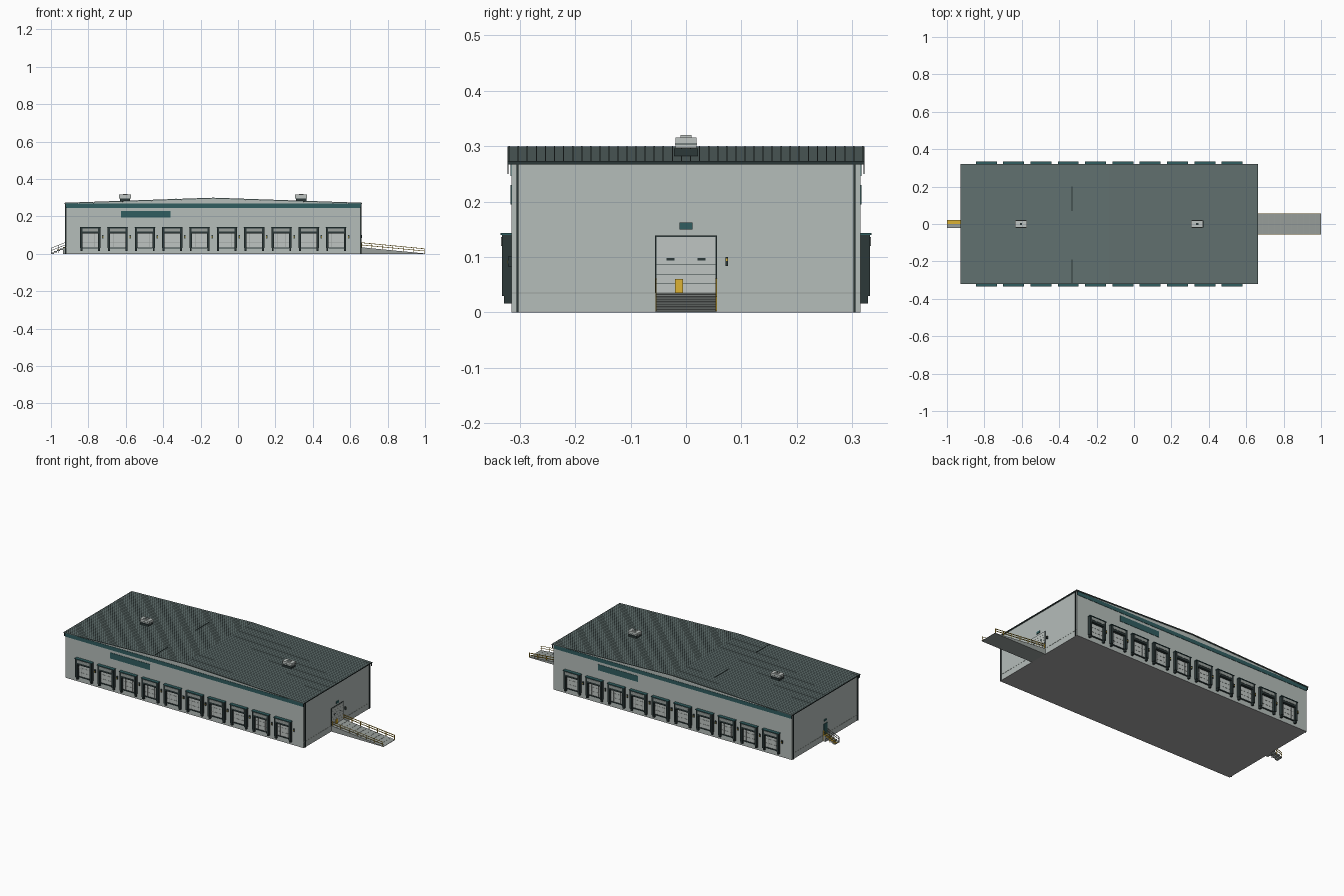
import bpy, bmesh
from mathutils import Vector

old = bpy.data.objects.get("Cube")
if old:
    bpy.data.objects.remove(old, do_unlink=True)


def material(name, r, g, b):
    m = bpy.data.materials.new(name)
    m.use_nodes = True
    m.diffuse_color = (r, g, b, 1)
    m.node_tree.nodes["Principled BSDF"].inputs["Base Color"].default_value = (r, g, b, 1)
    return m


WALL = material("wall grey", 0.46, 0.51, 0.49)
ROOF = material("roof slate", 0.12, 0.165, 0.16)
TEAL = material("trim teal", 0.03, 0.11, 0.115)
DARK = material("rubber dark", 0.025, 0.04, 0.04)
DOOR = material("door grey", 0.52, 0.56, 0.54)
STEEL = material("steel grey", 0.32, 0.35, 0.335)
YELLOW = material("safety yellow", 0.72, 0.45, 0.035)
FLOOR = material("floor grey", 0.38, 0.38, 0.38)


class Part:
    """Collects boxes, bars and extruded profiles into one object."""

    def __init__(self, name, mat):
        self.name, self.mat, self.bm = name, mat, bmesh.new()

    def prism(self, points, offset):
        face = self.bm.faces.new([self.bm.verts.new(p) for p in points])
        out = bmesh.ops.extrude_face_region(self.bm, geom=[face])["geom"]
        moved = [v for v in out if isinstance(v, bmesh.types.BMVert)]
        bmesh.ops.translate(self.bm, verts=moved, vec=offset)

    def box(self, x0, x1, y0, y1, z0, z1):
        self.prism([(x0, y0, z0), (x1, y0, z0), (x1, y1, z0), (x0, y1, z0)], (0, 0, z1 - z0))

    def extrude_y(self, profile, y0, y1):
        self.prism([(x, y0, z) for x, z in profile], (0, y1 - y0, 0))

    def bar(self, a, b, r):
        a, b = Vector(a), Vector(b)
        d = b - a
        side = Vector((0, 1, 0))
        up = d.cross(side).normalized() * r
        side = side * r
        self.prism([a + side + up, a - side + up, a - side - up, a + side - up], d)

    def finish(self):
        bmesh.ops.recalc_face_normals(self.bm, faces=self.bm.faces)
        mesh = bpy.data.meshes.new(self.name)
        self.bm.to_mesh(mesh)
        self.bm.free()
        mesh.materials.append(self.mat)
        obj = bpy.data.objects.new(self.name, mesh)
        bpy.context.collection.objects.link(obj)


X0, X1, MID = -0.92, 0.655, -0.1325
HALF, EAVE, RIDGE, DECK = 0.315, 0.268, 0.295, 0.035

# Hall body with a low gable facing front and back; slab underneath
body = Part("walls", WALL)
body.extrude_y([(X0, 0.002), (X1, 0.002), (X1, EAVE), (MID, RIDGE), (X0, EAVE)], -HALF, HALF)
body.finish()
slab = Part("floor_slab", FLOOR)
slab.box(X0, X1, -HALF, HALF, 0, 0.002)
slab.finish()

# Ribbed roof sheets
roof = Part("roof", ROOF)
OUT, THICK, EDGE = 0.006, 0.004, 0.322
roof.extrude_y([(X0 - OUT, EAVE), (MID, RIDGE), (X1 + OUT, EAVE),
                (X1 + OUT, EAVE + THICK), (MID, RIDGE + THICK), (X0 - OUT, EAVE + THICK)],
               -EDGE, EDGE)
roof.finish()
ribs = Part("roof_ribs", ROOF)
COUNT = 40
for i in range(COUNT):
    y = -EDGE + 0.003 + i * (2 * EDGE - 0.006) / (COUNT - 1)
    for end in (X0 - OUT, X1 + OUT):
        ribs.bar((end, y, EAVE + THICK), (MID, y, RIDGE + THICK), 0.0011)
ribs.finish()
seams = Part("roof_seams", DARK)
for y0, y1 in ((0.07, 0.2), (-0.315, -0.19)):
    seams.box(-0.333, -0.328, y0, y1, 0.288, 0.2945)
seams.finish()
eaves = Part("eave_trim", DARK)
for a, b in ((X0 - OUT - 0.001, X0 - OUT), (X1 + OUT, X1 + OUT + 0.001)):
    eaves.box(a, b, -EDGE, EDGE, EAVE - 0.001, EAVE + 0.005)
eaves.finish()

# Teal fascia boards on the long sides
fascia = Part("fascia", TEAL)
for s in (-1, 1):
    fascia.box(X0, X1, s * HALF, s * 0.317, 0.246, 0.268)
fascia.finish()

# Rooftop vent units
vent = Part("vent_housing", DOOR)
base = Part("vent_base", DARK)
for x in (-0.604, 0.338):
    base.box(x - 0.027, x + 0.027, -0.022, 0.022, 0.275, 0.296)
    vent.box(x - 0.032, x + 0.032, -0.019, 0.019, 0.297, 0.316)
    vent.box(x - 0.012, x + 0.012, -0.01, 0.01, 0.316, 0.32)
    base.box(x - 0.006, x + 0.006, -0.006, 0.006, 0.32, 0.3205)
    base.box(x - 0.0325, x + 0.0325, -0.0195, 0.0195, 0.303, 0.305)
vent.finish()
base.finish()

# Loading docks and signs: the back repeats the front, turned half round
shelter = Part("dock_shelters", DARK)
canopy = Part("dock_canopies", TEAL)
doors = Part("dock_doors", DOOR)
header = Part("dock_headers", STEEL)
lines = Part("door_seams", STEEL)
lights = Part("dock_signals", DARK)
marks = Part("dock_marks", YELLOW)
sign = Part("sign_panels", TEAL)
for s in (-1, 1):
    def put(part, u0, u1, d0, d1, z0, z1):
        xs = sorted((MID - s * u0, MID - s * u1))
        ys = sorted((s * d0, s * d1))
        part.box(*xs, *ys, z0, z1)

    put(sign, -0.492, -0.228, HALF, 0.317, 0.195, 0.23)
    for i in range(10):
        c = (i - 4.5) * 0.146
        for t in (-1, 1):
            put(shelter, c + t * 0.041, c + t * 0.054, HALF, 0.332, 0.03, 0.14)
            put(shelter, c + t * 0.042, c + t * 0.052, HALF, 0.328, 0.016, 0.03)
            put(lines, c + t * 0.024, c + t * 0.0225, 0.317, 0.3182, 0.036, 0.108)
        put(shelter, c - 0.054, c + 0.054, HALF, 0.332, 0.108, 0.14)
        put(canopy, c - 0.056, c + 0.056, HALF, 0.335, 0.14, 0.143)
        put(header, c - 0.042, c + 0.042, 0.332, 0.3335, 0.12, 0.136)
        put(doors, c - 0.041, c + 0.041, HALF, 0.317, DECK, 0.108)
        put(shelter, c - 0.041, c + 0.041, HALF, 0.321, 0.029, DECK)
        for z in (0.058, 0.084):
            put(lines, c - 0.041, c + 0.041, 0.317, 0.318, z, z + 0.0014)
        put(lights, c + 0.063, c + 0.071, HALF, 0.321, 0.083, 0.101)
        put(marks, c + 0.0645, c + 0.0695, 0.321, 0.322, 0.088, 0.094)
for p in (shelter, canopy, doors, header, lines, lights, marks, sign):
    p.finish()

# Corner downpipes and plinth line on the short ends
pipes = Part("downpipes", DARK)
plinth = Part("plinth_line", STEEL)
for x, out in ((X0, -1), (X1, 1)):
    a, b = sorted((x, x + out * 0.005))
    for s in (-1, 1):
        pipes.box(a, b, s * 0.304 - 0.0015, s * 0.304 + 0.0015, 0, EAVE)
        pipes.box(a, b, s * 0.321 - 0.001, s * 0.321 + 0.001, 0.25, EAVE)
    a, b = sorted((x, x + out * 0.001))
    plinth.box(a, b, -HALF, HALF, 0.0345, 0.0355)
pipes.finish()
plinth.finish()

# Drive-in door on the right end
frame = Part("drive_door_frame", DARK)
frame.box(X1, X1 + 0.003, -0.056, 0.056, DECK, 0.139)
frame.finish()
panel = Part("drive_door", DOOR)
for k in range(6):
    z = DECK + k * 0.017
    panel.box(X1, X1 + 0.005, -0.053, 0.053, z, z + 0.0164)
panel.finish()
window = Part("drive_door_windows", DARK)
for y in (-0.028, 0.028):
    window.box(X1, X1 + 0.006, y - 0.007, y + 0.007, 0.094, 0.098)
window.box(X1, X1 + 0.008, 0.071, 0.076, 0.084, 0.1)
window.finish()
plate = Part("end_signs", TEAL)
plate.box(X1, X1 + 0.004, -0.012, 0.012, 0.15, 0.162)
plate.box(X0 - 0.004, X0, -0.012, 0.012, 0.115, 0.125)
plate.finish()
guard = Part("door_guards", YELLOW)
guard.box(X1 + 0.005, X1 + 0.008, -0.02, -0.005, DECK, 0.06)
guard.box(X1 + 0.008, X1 + 0.009, 0.072, 0.075, 0.093, 0.097)
guard.finish()

# Ramp with raised cross bars and yellow railings
ramp = Part("ramp", STEEL)
ramp.extrude_y([(X1, 0), (1, 0), (1, 0.002), (X1, DECK)], -0.055, 0.055)


def ramp_z(x):
    return DECK + (0.002 - DECK) * (x - X1) / (1 - X1)


for i in range(1, 11):
    x = X1 + i * 0.0315
    ramp.box(x - 0.0015, x + 0.0015, -0.055, 0.055, ramp_z(x) - 0.001, ramp_z(x) + 0.0008)
ramp.finish()
for name, y, r in (("ramp_rail_near", -0.054, 0.001), ("ramp_rail_far", 0.0545, 0.0016)):
    rail = Part(name, YELLOW)
    for h in (0.013, 0.025):
        rail.bar((X1, y, DECK + h), (0.998, y, 0.002 + h), r)
    for i in range(7):
        x = X1 + 0.005 + i * 0.056
        rail.box(x - r, x + r, y - r, y + r, ramp_z(x), ramp_z(x) + 0.025)
    rail.finish()

# Staff door and steps on the left end
staff = Part("staff_door", TEAL)
staff.box(X0 - 0.004, X0, -0.016, 0.016, DECK, 0.1)
staff.finish()
steps = Part("steps", STEEL)
nosing = Part("step_treads", YELLOW)
N = 5
for i in range(N):
    x = -1 + i * 0.016
    z = DECK * (i + 1) / N
    steps.box(x, x + 0.016, -0.02, 0.02, 0 if i == N - 1 else z - 0.007, z)
    nosing.box(x, x + 0.016, 0, 0.019, z, z + 0.001)
steps.finish()
nosing.finish()
for name, y, mat in (("step_rail_near", -0.019, STEEL), ("step_rail_far", 0.019, YELLOW)):
    handrail = Part(name, mat)
    handrail.bar((-0.999, y, 0.03), (X0, y, 0.062), 0.0013)
    handrail.bar((-0.999, y, 0.018), (X0, y, 0.049), 0.0013)
    for x, z in ((-0.9985, 0.03), (-0.96, 0.046), (-0.922, 0.061)):
        handrail.box(x - 0.0013, x + 0.0013, y - 0.0013, y + 0.0013, 0.004, z)
    handrail.finish()
